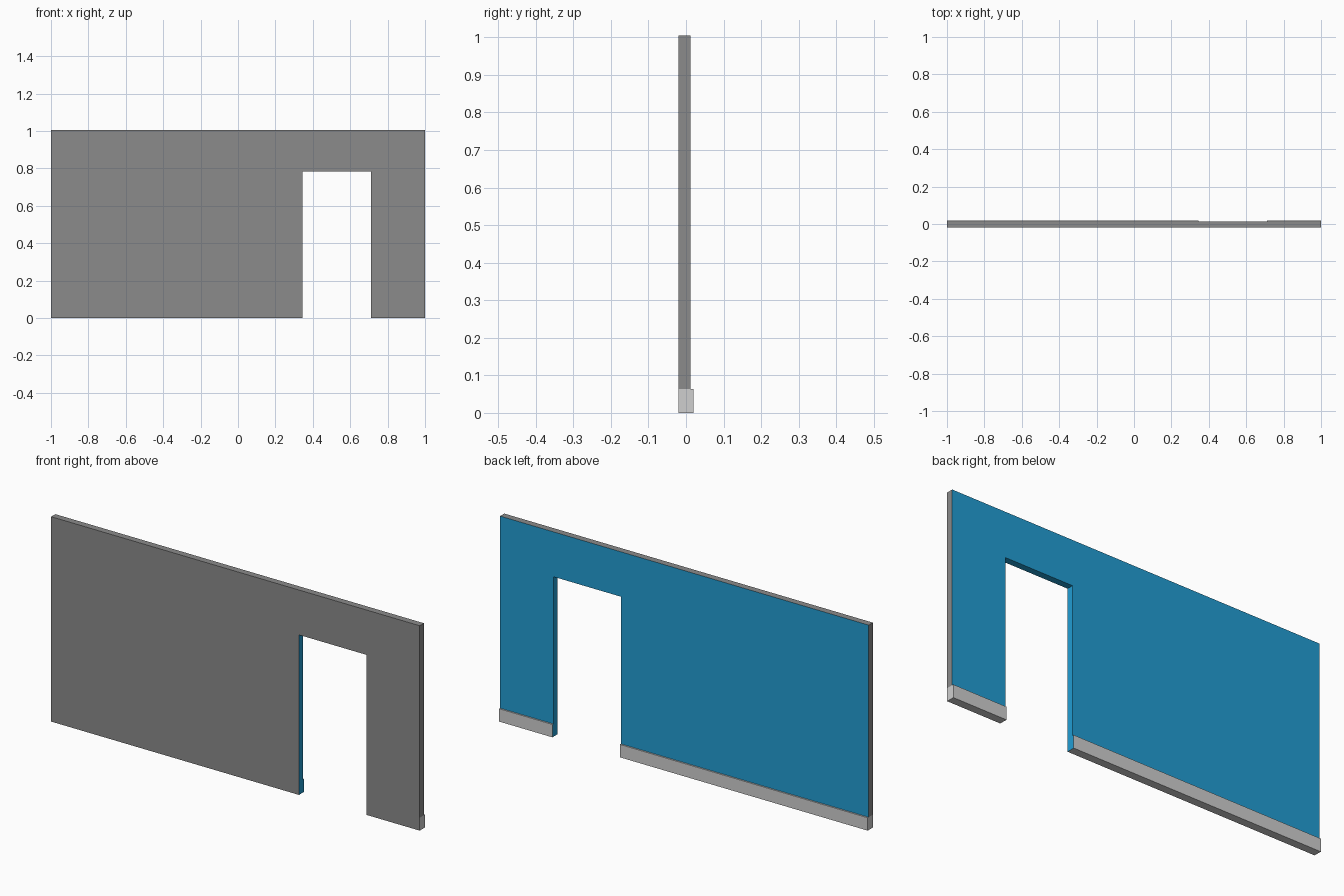
import bpy, bmesh
from mathutils import Vector

if "Cube" in bpy.data.objects:
    bpy.data.objects.remove(bpy.data.objects["Cube"])

FRONT, WALL_BACK, SKIRT_BACK = -0.02, 0.0125, 0.02
TOP, SKIRT_TOP = 1.005, 0.063
DOOR_L, DOOR_R, DOOR_TOP = 0.345, 0.711, 0.785


def srgb(h):
    out = []
    for i in (0, 2, 4):
        c = int(h[i:i + 2], 16) / 255
        out.append(c / 12.92 if c <= 0.04045 else ((c + 0.055) / 1.055) ** 2.4)
    return (*out, 1.0)


def material(name, h):
    m = bpy.data.materials.new(name)
    m.diffuse_color = srgb(h)
    m.use_nodes = True
    m.node_tree.nodes["Principled BSDF"].inputs["Base Color"].default_value = m.diffuse_color
    return m


MATS = [material("wall_grey", "8b8b8b"),
        material("paint_blue", "229ed4"),
        material("skirting_light_grey", "cfcfcf")]
GREY, BLUE, LIGHT = range(3)


def extrude(name, points, direction, colour, hidden):
    """Extrude a closed profile, colour faces by rule, drop buried faces."""
    bm = bmesh.new()
    face = bm.faces.new([bm.verts.new(p) for p in points])
    new = bmesh.ops.extrude_face_region(bm, geom=[face], use_keep_orig=True)["geom"]
    bmesh.ops.translate(bm, vec=direction,
                        verts=[v for v in new if isinstance(v, bmesh.types.BMVert)])
    bmesh.ops.recalc_face_normals(bm, faces=bm.faces[:])
    bm.normal_update()
    for f in bm.faces:
        f.material_index = colour(f.normal, f.calc_center_median())
    buried = [f for f in bm.faces if hidden(f.normal, f.calc_center_median())]
    bmesh.ops.delete(bm, geom=buried, context='FACES')
    me = bpy.data.meshes.new(name)
    bm.to_mesh(me)
    bm.free()
    for m in MATS:
        me.materials.append(m)
    ob = bpy.data.objects.new(name, me)
    bpy.context.collection.objects.link(ob)
    return ob


def in_doorway(n, c):
    return abs(n.x) > 0.5 and abs(c.x - DOOR_L) < 0.5 and abs(c.x) < 0.99


# Wall with doorway: blue room side and door reveals, grey elsewhere
outline = [(-1, SKIRT_TOP), (-1, TOP), (1, TOP), (1, SKIRT_TOP),
           (DOOR_R, SKIRT_TOP), (DOOR_R, DOOR_TOP),
           (DOOR_L, DOOR_TOP), (DOOR_L, SKIRT_TOP)]
extrude("wall", [(x, FRONT, z) for x, z in outline],
        Vector((0, WALL_BACK - FRONT, 0)),
        lambda n, c: BLUE if n.y > 0.5 or n.z < -0.5 or in_doorway(n, c) else GREY,
        lambda n, c: n.z < -0.5 and c.z < 0.1)

# Wall base with projecting skirting on each side of the doorway
base = [(FRONT, 0), (SKIRT_BACK, 0), (SKIRT_BACK, SKIRT_TOP),
        (WALL_BACK, SKIRT_TOP), (FRONT, SKIRT_TOP)]
for name, x0, x1 in (("skirting_left", -1, DOOR_L), ("skirting_right", DOOR_R, 1)):
    extrude(name, [(x0, y, z) for y, z in base], Vector((x1 - x0, 0, 0)),
            lambda n, c: GREY if n.y < -0.5 else BLUE if in_doorway(n, c) else LIGHT,
            lambda n, c: n.z > 0.5 and c.y < WALL_BACK)
